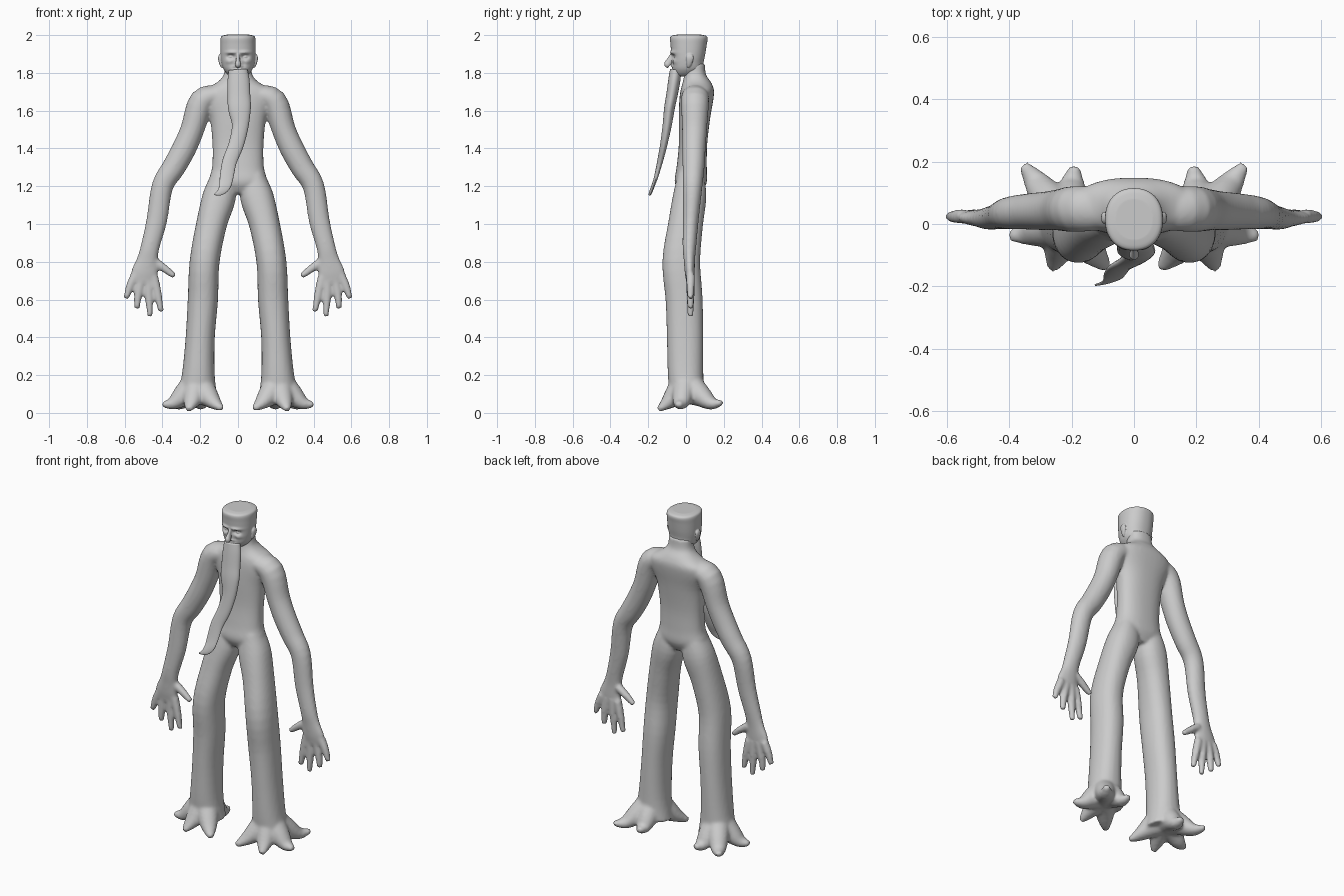
import bpy, bmesh, math
from mathutils import Vector

grey = bpy.data.materials.new("bark grey")
grey.diffuse_color = (0.6, 0.6, 0.6, 1)


def spline(pts, sub):
    """Catmull-Rom through tuples of any length."""
    out = []
    for i in range(len(pts) - 1):
        p = [pts[max(0, min(len(pts) - 1, i + k))] for k in (-1, 0, 1, 2)]
        for s in range(sub):
            t = s / sub
            out.append([0.5 * (2 * b + (c - a) * t + (2 * a - 5 * b + 4 * c - d) * t * t
                               + (3 * b - a - 3 * c + d) * t ** 3) for a, b, c, d in zip(*p)])
    return out + [list(pts[-1])]


def tube(bm, pts, sx=1, ref=(0, 1, 0), sub=4, n=24, level=False, power=1.0):
    """Loft of (x, y, z, half width, half depth) sections; level keeps rings horizontal."""
    pts = spline(pts, sub)
    rings = []
    for i, p in enumerate(pts):
        q0, q1 = pts[max(0, i - 1)], pts[min(len(pts) - 1, i + 1)]
        t = Vector(q1[:3]) - Vector(q0[:3])
        if level:
            t = Vector((0, 0, 1))
        side = Vector(ref).cross(t).normalized()
        up = t.cross(side).normalized()
        ring = []
        for k in range(n):
            a = 2 * math.pi * k / n
            c, s = math.cos(a), math.sin(a)
            c, s = math.copysign(abs(c) ** power, c), math.copysign(abs(s) ** power, s)
            v = Vector(p[:3]) + side * c * max(p[3], .002) + up * s * max(p[4], .002)
            ring.append(bm.verts.new((v.x * sx, v.y, v.z)))
        rings.append(ring)
    for r0, r1 in zip(rings, rings[1:]):
        for k in range(n):
            bm.faces.new((r0[k], r0[(k + 1) % n], r1[(k + 1) % n], r1[k]))
    bm.faces.new(rings[0][::-1])
    bm.faces.new(rings[-1])


def finish(bm, name, voxel=0, smooth=0):
    bmesh.ops.recalc_face_normals(bm, faces=bm.faces)
    for f in bm.faces:
        f.smooth = True
    me = bpy.data.meshes.new(name)
    bm.to_mesh(me)
    bm.free()
    me.materials.append(grey)
    ob = bpy.data.objects.new(name, me)
    bpy.context.collection.objects.link(ob)
    if voxel:
        m = ob.modifiers.new("fuse", 'REMESH')
        m.mode, m.voxel_size, m.use_smooth_shade = 'VOXEL', voxel, True
        m = ob.modifiers.new("soften", 'SMOOTH')
        m.factor, m.iterations = 0.5, smooth
    return ob


# ---- body: torso, arms, legs and root-like feet fused into one skin ----
bm = bmesh.new()
tube(bm, [(0, .025, 1.16, .07, .055), (0, .025, 1.22, .15, .085), (0, .03, 1.3, .137, .08),
          (0, .037, 1.42, .135, .075), (0, .045, 1.56, .15, .083), (0, .055, 1.66, .19, .09),
          (0, .06, 1.71, .18, .088), (0, .058, 1.75, .11, .075), (0, .048, 1.79, .076, .058),
          (0, .045, 1.85, .07, .055)], level=True, n=40, power=.85)

toes = [(.40, -.04, .045), (.355, .19, .055), (.19, .185, .055), (.262, -.145, .016), (.085, -.142, .022)]
fingers = [((.545, .73), (.572, .67), (.593, .605)), ((.51, .72), (.528, .63), (.535, .55)),
           ((.475, .72), (.472, .62), (.465, .51)), ((.445, .72), (.425, .63), (.407, .535)),
           ((.44, .80), (.39, .765), (.335, .722))]
for s in (1, -1):
    # shoulder and arm down to the palm
    tube(bm, [(.10, .05, 1.685, .05, .07), (.19, .048, 1.65, .068, .074), (.242, .045, 1.5, .063, .066),
              (.285, .042, 1.4, .064, .062), (.34, .04, 1.3, .062, .058), (.4, .035, 1.2, .057, .052),
              (.43, .025, 1.02, .055, .042), (.465, .018, .88, .05, .036), (.48, .018, .81, .056, .03),
              (.495, .02, .74, .072, .026), (.5, .022, .69, .062, .02)], s)
    # fingers and thumb
    for f in fingers:
        tube(bm, [(x, .024, z, r, r) for (x, z), r in zip(f, (.024, .022, .015))], s, n=12)
    # leg
    tube(bm, [(.08, .025, 1.26, .06, .07), (.098, .02, 1.15, .088, .088), (.14, -.002, 1.0, .081, .092),
              (.177, -.025, .8, .079, .1), (.186, -.01, .6, .08, .098), (.2, -.005, .4, .077, .096),
              (.21, -.002, .2, .087, .094), (.215, .005, .07, .11, .09)], s, n=32, power=.9)
    # spreading roots
    for tx, ty, tz in toes:
        cx, cy = .215, .0
        tube(bm, [(cx + (tx - cx) * k, cy + (ty - cy) * k, z, a, b) for k, z, a, b in
                  ((.1, .13, .075, .09), (.4, .092, .06, .062), (.72, .05, .04, .034),
                   (1, tz, .016, .014))], s, ref=(0, 0, 1), n=16)
finish(bm, "body", .009, 6)

# ---- head: flat-topped loft with sculpted face ----
bm = bmesh.new()
tube(bm, [(0, -.005, 1.782, .03, .03), (0, .0, 1.79, .052, .058), (0, .008, 1.82, .077, .08),
          (0, .01, 1.86, .088, .084), (0, .012, 1.9, .092, .09), (0, .014, 1.95, .093, .096),
          (0, .015, 1.983, .092, .1), (0, .015, 1.996, .084, .092), (0, .015, 2.002, .06, .066)],
     level=True, n=96, sub=8, power=.9)
# (x, z, x spread, z spread, push along y) for sockets, brow, cheeks, lips
pushes = [(.037, 1.886, .018, .011, .02), (.035, 1.908, .03, .008, -.010), (.05, 1.86, .02, .012, -.006),
          (.03, 1.845, .01, .02, .005), (0, 1.826, .024, .0035, .007), (0, 1.834, .022, .005, -.007),
          (0, 1.818, .02, .005, -.007)]
for v in bm.verts:
    if v.co.y < -.02:
        x, z = abs(v.co.x), v.co.z
        v.co.y += sum(d * math.exp(-((x - px) / sx) ** 2 - ((z - pz) / sz) ** 2)
                      for px, pz, sx, sz, d in pushes)
# nose
tube(bm, [(0, -.068, 1.905, .010, .012), (0, -.08, 1.88, .009, .014), (0, -.092, 1.856, .013, .018),
          (0, -.098, 1.844, .016, .018), (0, -.088, 1.837, .012, .012)], n=16)
for s in (1, -1):
    # ear with rim, eyeball
    tube(bm, [(.084, .012, 1.83, .006, .006), (.09, .016, 1.845, .008, .013), (.096, .02, 1.87, .009, .019),
              (.096, .02, 1.888, .008, .019), (.09, .018, 1.9, .005, .01)], s, n=16)
    tube(bm, [(.037, -.052, 1.876, .004, .003), (.037, -.052, 1.881, .014, .011),
              (.037, -.052, 1.887, .015, .012), (.037, -.052, 1.892, .004, .003)], s, n=16, level=True)
finish(bm, "head", .0035, 2)

# ---- beard: long wavy tapering strand ----
bm = bmesh.new()
tube(bm, [(0, -.055, 1.815, .05, .03), (.003, -.062, 1.76, .058, .032), (.005, -.075, 1.68, .06, .03),
          (.008, -.088, 1.61, .06, .028), (.012, -.1, 1.52, .044, .024), (-.01, -.118, 1.42, .04, .019),
          (-.045, -.138, 1.33, .038, .015), (-.06, -.158, 1.25, .036, .011), (-.07, -.175, 1.2, .03, .008),
          (-.095, -.188, 1.168, .018, .006), (-.125, -.196, 1.156, .003, .003)], n=24, sub=5)
finish(bm, "beard")
